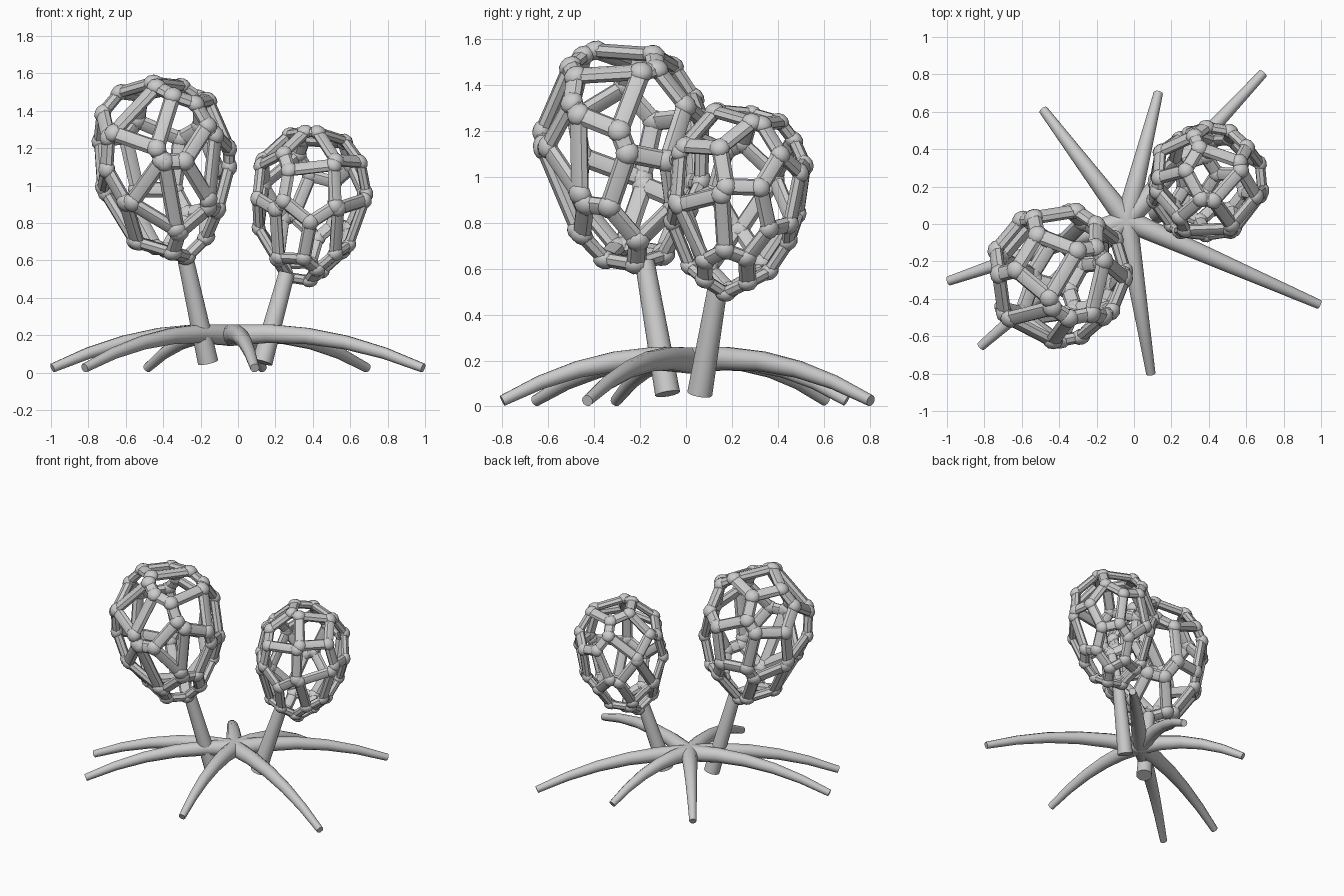
import bpy, bmesh, math, random
from mathutils import Vector, Matrix

cube = bpy.data.objects.get("Cube")
if cube:
    bpy.data.objects.remove(cube, do_unlink=True)

grey = bpy.data.materials.new("light_grey")
grey.use_nodes = True
grey.diffuse_color = (0.6, 0.6, 0.6, 1)
grey.node_tree.nodes["Principled BSDF"].inputs["Base Color"].default_value = grey.diffuse_color
Z = Vector((0, 0, 1))


def finish(bm, name):
    """Turn a bmesh into a smooth-shaded object."""
    bmesh.ops.recalc_face_normals(bm, faces=bm.faces)
    mesh = bpy.data.meshes.new(name)
    bm.to_mesh(mesh)
    bm.free()
    mesh.materials.append(grey)
    obj = bpy.data.objects.new(name, mesh)
    bpy.context.collection.objects.link(obj)
    bpy.ops.object.select_all(action="DESELECT")
    obj.select_set(True)
    bpy.context.view_layer.objects.active = obj
    bpy.ops.object.shade_smooth_by_angle(angle=math.radians(40))


def tube(bm, path, radii, up, flat=1.0, sides=10):
    """Sweep an elliptical ring along a path and cap both ends."""
    rings = []
    for i, p in enumerate(path):
        t = (path[min(i + 1, len(path) - 1)] - path[max(i - 1, 0)]).normalized()
        side = t.cross(up).normalized()
        out = side.cross(t)
        ring = []
        for k in range(sides):
            a = math.tau * k / sides
            offset = side * math.cos(a) + out * math.sin(a) * flat
            ring.append(bm.verts.new(p + offset * radii[i]))
        rings.append(ring)
    for a, b in zip(rings, rings[1:]):
        for k in range(sides):
            n = (k + 1) % sides
            bm.faces.new((a[k], a[n], b[n], b[k]))
    bm.faces.new(rings[0])
    bm.faces.new(rings[-1])


def spread(anchors, count, seed):
    """Spread points evenly on a sphere around some fixed ones."""
    rng = random.Random(seed)
    pts = [a.normalized() for a in anchors]
    fixed = len(pts)
    while len(pts) < count:
        pts.append(Vector([rng.gauss(0, 1) for _ in range(3)]).normalized())
    for step in range(250):
        for i in range(fixed, count):
            push = Vector()
            for j, q in enumerate(pts):
                if j != i:
                    d = pts[i] - q
                    push += d / max(d.length, 0.05) ** 4
            push = push.normalized() * min(push.length * 0.02, 0.1)
            pts[i] = (pts[i] + push * (1 - step / 300)).normalized()
    return pts


def cage(name, center, axis, radius, height, strut, openings, seed):
    """Egg-shaped lattice: one opening around each spread point."""
    center = Vector(center)
    turn = Z.rotation_difference(Vector(axis))
    local = []
    for p in openings:
        d = turn.inverted() @ (Vector(p) - center)
        local.append(Vector((d.x / radius, d.y / radius, d.z / height)))
    hull = bmesh.new()
    for p in spread(local, 26, seed):
        hull.verts.new(p)
    bmesh.ops.convex_hull(hull, input=hull.verts[:])
    hull.normal_update()

    def place(f):
        n = f.normal.copy()
        if n.dot(f.calc_center_median()) < 0:
            n.negate()
        k = radius * (1 + 0.2 * n.z)
        return center + turn @ Vector((n.x * k, n.y * k, n.z * height))

    joints = {f: place(f) for f in hull.faces}
    bm = bmesh.new()
    # Struts between neighbouring joints
    for e in hull.edges:
        if len(e.link_faces) == 2:
            a, b = (joints[f] for f in e.link_faces)
            if (a - b).length > 0.01:
                up = ((a + b) / 2 - center).normalized()
                tube(bm, [a, b], [strut, strut], up, 0.75, 8)
    # Rounded joints, slightly flattened outward
    for p in joints.values():
        rot = Z.rotation_difference(p - center).to_matrix().to_4x4()
        m = Matrix.Translation(p) @ rot @ Matrix.Diagonal((1, 1, 0.8, 1))
        bmesh.ops.create_icosphere(bm, subdivisions=2, radius=strut * 1.24, matrix=m)
    hull.free()
    finish(bm, name)


def stem(name, bottom, top, radii):
    bm = bmesh.new()
    tube(bm, [Vector(bottom), Vector(top)], radii, Vector((0, 1, 0)), sides=12)
    finish(bm, name)


# Large head and stem
cage("large_head", (-0.395, -0.26, 1.085), (-0.12, -0.09, 1), 0.352, 0.492, 0.043,
     [(-0.3, -0.57, 1.3), (-0.28, -0.55, 0.97), (-0.54, -0.52, 1.1),
      (-0.48, -0.45, 0.77), (-0.58, -0.38, 1.43), (-0.3, -0.32, 1.53),
      (-0.07, -0.42, 1.1), (-0.08, -0.15, 1.28), (-0.62, -0.13, 1.4),
      (-0.38, -0.02, 1.45)], 3)
stem("large_stem", (-0.16, -0.08, 0.055), (-0.285, -0.18, 0.63), [0.055, 0.043])

# Small head and stem
cage("small_head", (0.38, 0.215, 0.895), (0.13, 0.1, 1), 0.295, 0.412, 0.037,
     [(0.42, 0.27, 1.29), (0.39, -0.07, 1.0), (0.27, -0.03, 0.72),
      (0.46, 0.0, 0.7), (0.63, 0.27, 1.1), (0.6, 0.07, 1.02),
      (0.6, 0.43, 0.93), (0.16, 0.05, 1.05)], 8)
stem("small_stem", (0.13, 0.06, 0.055), (0.26, 0.14, 0.53), [0.055, 0.043])

# Arched roots radiating from the middle
hub = Vector((-0.04, 0.02, 0))
tips = [(-0.485, 0.61), (0.13, 0.7), (0.69, 0.805), (0.99, -0.43),
        (0.09, -0.8), (-0.82, -0.655), (-0.992, -0.305)]
for i, tip in enumerate(tips):
    reach = Vector((*tip, 0)) - hub
    us = [k / 5 for k in range(6)]
    path = [hub + reach * u + Z * (0.2 + 0.1 * u - 0.275 * u * u) for u in us]
    bm = bmesh.new()
    tube(bm, path, [0.059 - 0.034 * u for u in us], Z)
    finish(bm, f"root_{i + 1}")
